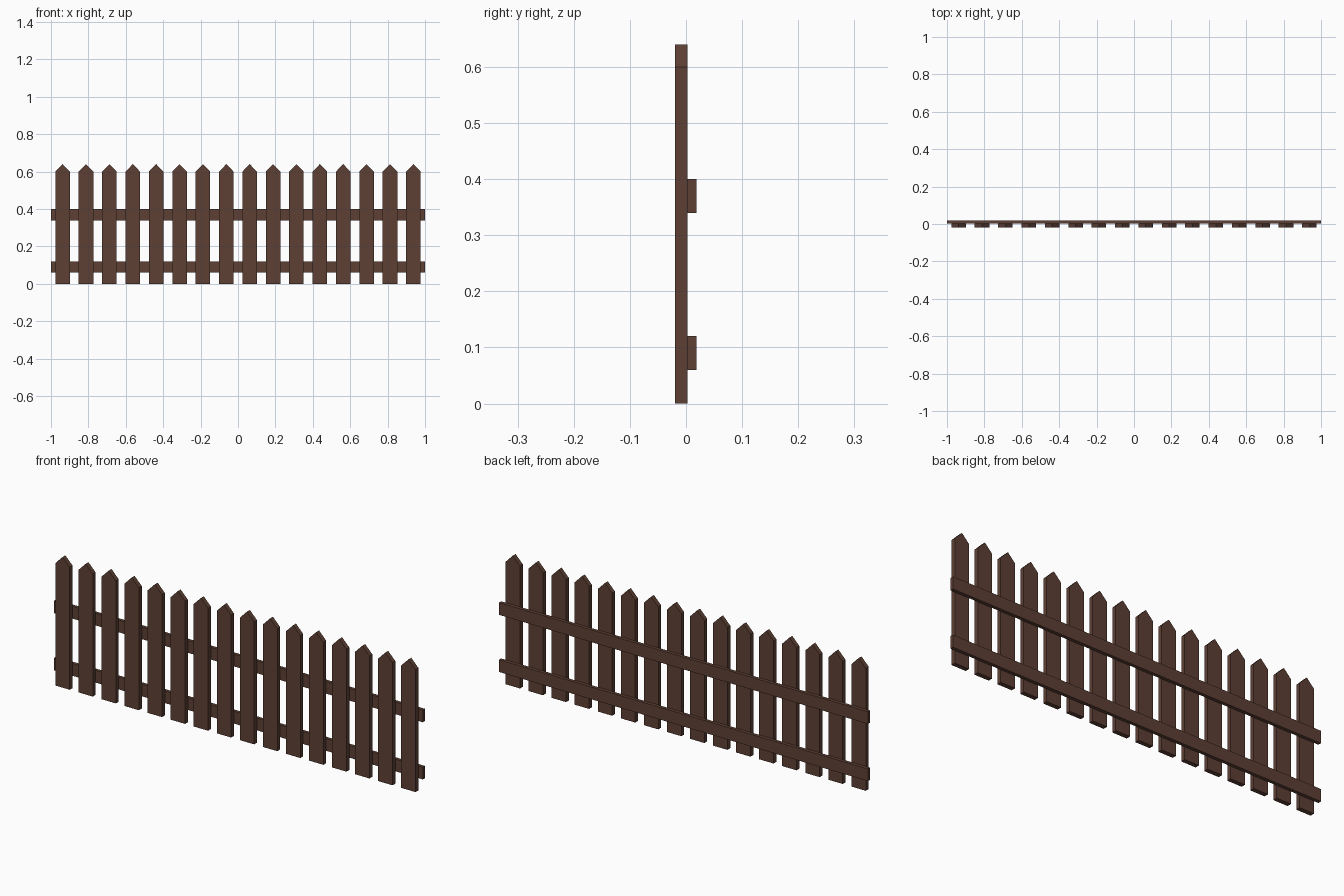
import bpy

if "Cube" in bpy.data.objects:
    bpy.data.objects.remove(bpy.data.objects["Cube"])

# One brown wood colour
wood = bpy.data.materials.new("brown_wood")
wood.diffuse_color = (0.112, 0.051, 0.035, 1)
wood.use_nodes = True
wood.node_tree.nodes["Principled BSDF"].inputs["Base Color"].default_value = wood.diffuse_color


def extruded(name, profile, y0, y1):
    """Solid made by extruding an XZ outline from y0 to y1."""
    n = len(profile)
    verts = [(x, y, z) for y in (y0, y1) for x, z in profile]
    faces = [tuple(range(n)), tuple(range(2 * n - 1, n - 1, -1))]
    faces += [(i, i + n, (i + 1) % n + n, (i + 1) % n) for i in range(n)]
    mesh = bpy.data.meshes.new(name)
    mesh.from_pydata(verts, [], faces)
    mesh.materials.append(wood)
    obj = bpy.data.objects.new(name, mesh)
    bpy.context.collection.objects.link(obj)
    return obj


# Pointed pickets, evenly spaced along the front
COUNT, SPACING, HALF = 16, 0.125, 0.039
for i in range(COUNT):
    x = (i - (COUNT - 1) / 2) * SPACING
    outline = [(x - HALF, 0), (x + HALF, 0), (x + HALF, 0.60),
               (x, 0.64), (x - HALF, 0.60)]
    extruded(f"picket_{i + 1}", outline, -0.0195, 0.0025)

# Horizontal rails fixed behind the pickets
for name, z in (("lower_rail", 0.06), ("upper_rail", 0.34)):
    outline = [(-1, z), (1, z), (1, z + 0.06), (-1, z + 0.06)]
    extruded(name, outline, 0.0028, 0.019)
